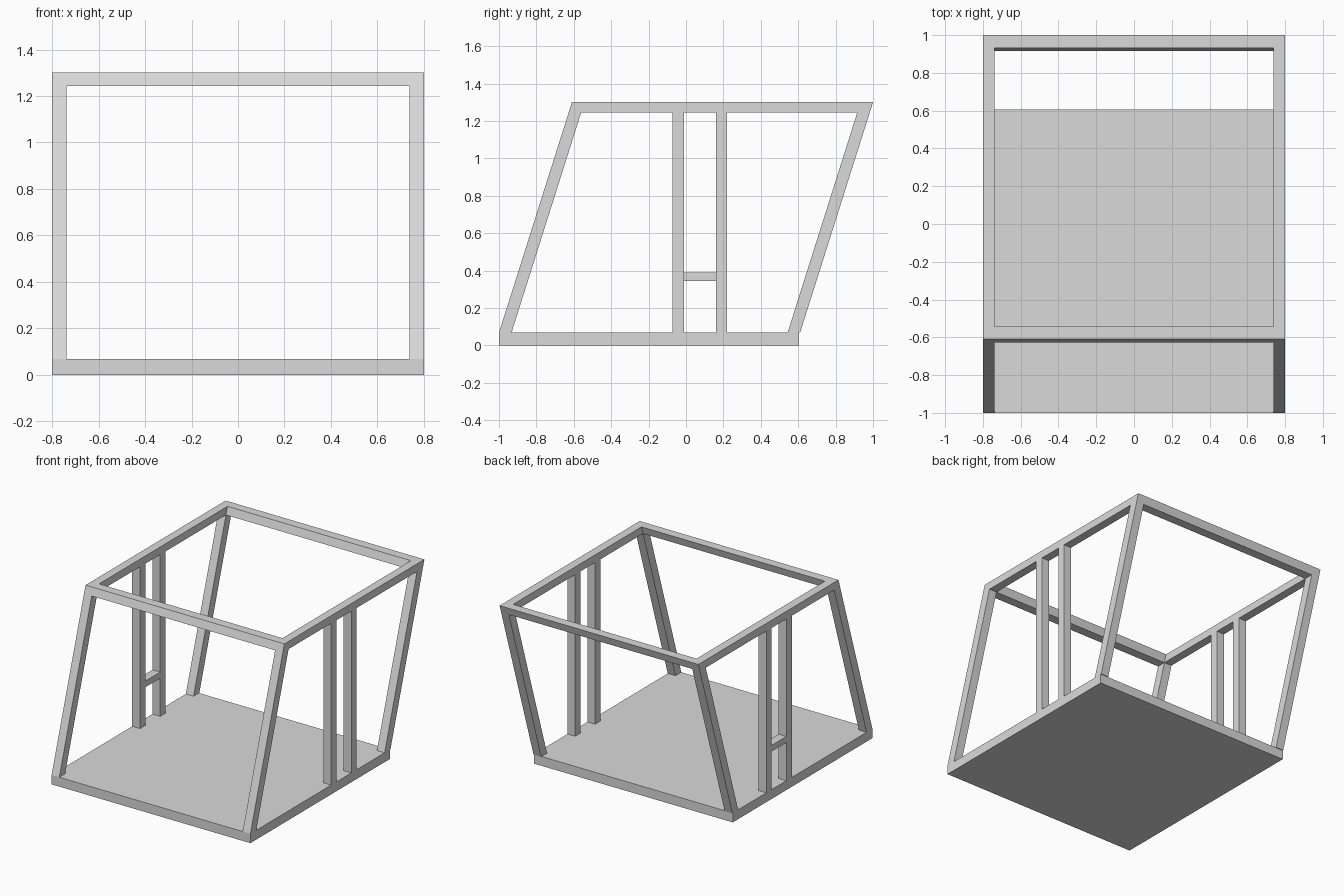
import bpy
import bmesh

if "Cube" in bpy.data.objects:
    bpy.data.objects.remove(bpy.data.objects["Cube"], do_unlink=True)

# One plain grey for the whole frame
GREY = (0.7, 0.7, 0.7, 1.0)
grey = bpy.data.materials.new("light grey")
grey.use_nodes = True
grey.diffuse_color = GREY
grey.node_tree.nodes["Principled BSDF"].inputs["Base Color"].default_value = GREY

HALF_WIDTH, BAR = 0.8, 0.062
FLOOR, RAIL_BOTTOM, TOP = 0.068, 1.244, 1.3
LEAN = 0.39 / (TOP - FLOOR)


def leaning(y, z):
    """Profile point that starts at y on the floor and leans back with height."""
    return (y + LEAN * (z - FLOOR), z)


def extrude_profile(name, profile, x0, x1):
    """Closed y-z profile extruded along x."""
    bm = bmesh.new()
    face = bm.faces.new([bm.verts.new((x0, y, z)) for y, z in profile])
    side = bmesh.ops.extrude_face_region(bm, geom=[face])
    verts = [v for v in side["geom"] if isinstance(v, bmesh.types.BMVert)]
    bmesh.ops.translate(bm, verts=verts, vec=(x1 - x0, 0, 0))
    bmesh.ops.recalc_face_normals(bm, faces=bm.faces)
    mesh = bpy.data.meshes.new(name)
    bm.to_mesh(mesh)
    bm.free()
    mesh.materials.append(grey)
    obj = bpy.data.objects.new(name, mesh)
    bpy.context.collection.objects.link(obj)
    return obj


def leaning_bar(name, y0, y1, z0, z1, x0, x1):
    profile = [leaning(y0, z0), leaning(y1, z0), leaning(y1, z1), leaning(y0, z1)]
    return extrude_profile(name, profile, x0, x1)


def box(name, y0, y1, z0, z1, x0, x1):
    return extrude_profile(name, [(y0, z0), (y1, z0), (y1, z1), (y0, z1)], x0, x1)


FRONT, BACK = -1.0, 0.61
DEPTH = 0.067
INNER = HALF_WIDTH - BAR

# Solid floor slab
box("floor_slab", FRONT, BACK - 0.005, 0, FLOOR, -HALF_WIDTH, HALF_WIDTH)

# Leaning corner posts, upright door pillars and side rails on both sides
for side, x0, x1 in (("right", -HALF_WIDTH, -INNER), ("left", INNER, HALF_WIDTH)):
    leaning_bar(side + "_front_post", FRONT, FRONT + DEPTH, FLOOR, RAIL_BOTTOM, x0, x1)
    leaning_bar(side + "_back_post", BACK - DEPTH, BACK, FLOOR, RAIL_BOTTOM, x0, x1)
    box(side + "_front_pillar", -0.073, -0.01, FLOOR, RAIL_BOTTOM, x0, x1)
    box(side + "_back_pillar", 0.16, 0.22, FLOOR, RAIL_BOTTOM, x0, x1)
    leaning_bar(side + "_top_rail", FRONT + DEPTH, BACK - DEPTH, RAIL_BOTTOM, TOP, x0, x1)

# Top cross rails
leaning_bar("front_top_rail", FRONT, FRONT + DEPTH, RAIL_BOTTOM, TOP, -HALF_WIDTH, HALF_WIDTH)
leaning_bar("back_top_rail", BACK - DEPTH, BACK, RAIL_BOTTOM, TOP, -HALF_WIDTH, HALF_WIDTH)

# Short crossbar between the right pillars
box("right_crossbar", -0.01, 0.16, 0.345, 0.39, -HALF_WIDTH, -INNER)
